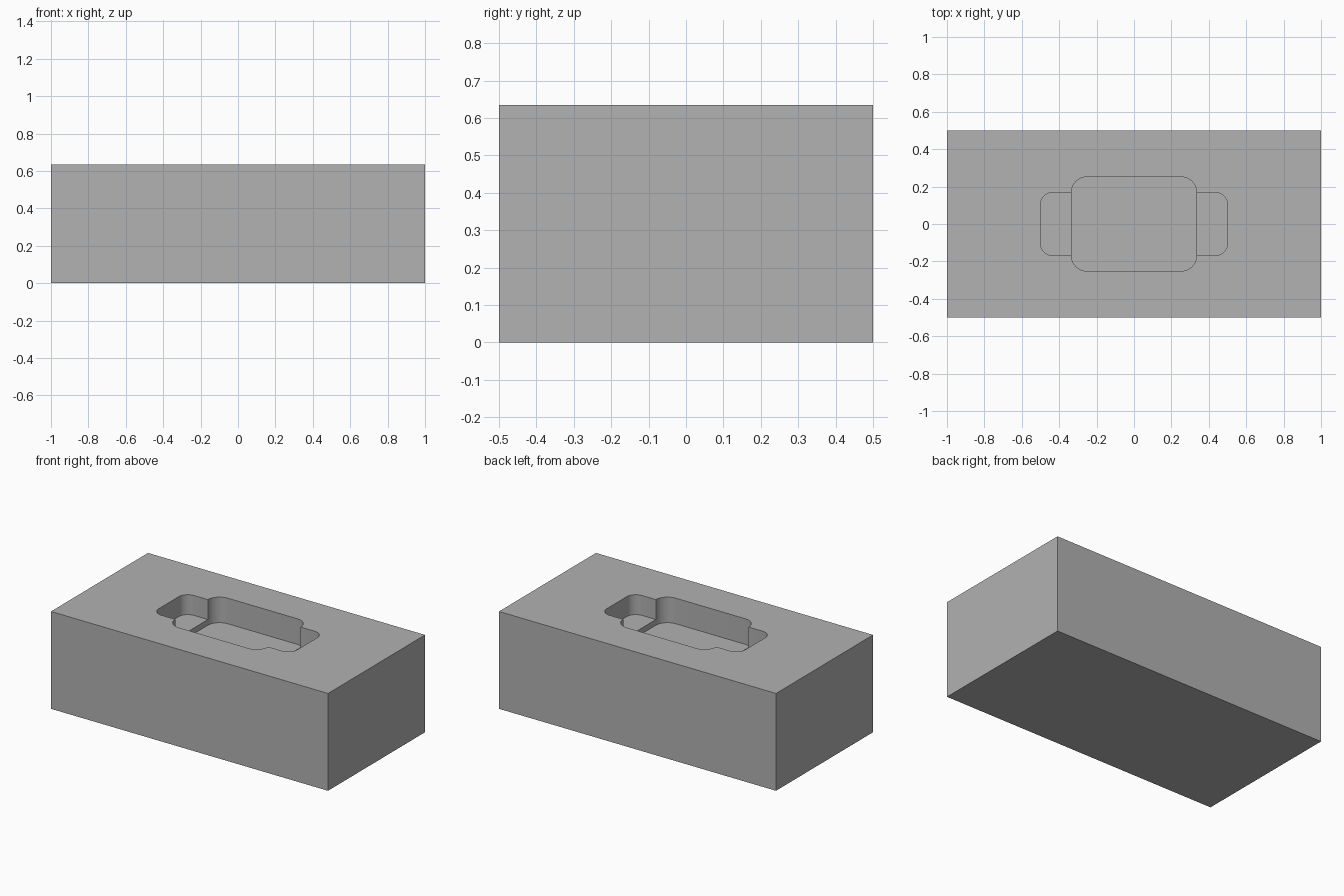
import bpy
import bmesh
import math

default = bpy.data.objects.get("Cube")
if default:
    bpy.data.objects.remove(default, do_unlink=True)

LENGTH, WIDTH, HEIGHT = 2.0, 1.0, 0.635

# Single grey material
grey = bpy.data.materials.new("plain grey")
grey.use_nodes = True
colour = (0.445, 0.445, 0.445, 1)
grey.diffuse_color = colour
grey.node_tree.nodes["Principled BSDF"].inputs["Base Color"].default_value = colour


def rounded_outline(half_x, half_y, radius, steps=10):
    """Corner arcs of a rounded rectangle, counter-clockwise."""
    points = []
    for corner, (sx, sy) in enumerate([(1, 1), (-1, 1), (-1, -1), (1, -1)]):
        for i in range(steps + 1):
            a = math.pi / 2 * (corner + i / steps)
            points.append((sx * (half_x - radius) + radius * math.cos(a),
                           sy * (half_y - radius) + radius * math.sin(a)))
    return points


def prism(name, outline, bottom, top):
    """Extrude a flat outline into a closed solid."""
    bm = bmesh.new()
    base = bm.faces.new([bm.verts.new((x, y, bottom)) for x, y in outline])
    raised = bmesh.ops.extrude_face_region(bm, geom=[base])["geom"]
    verts = [g for g in raised if isinstance(g, bmesh.types.BMVert)]
    bmesh.ops.translate(bm, verts=verts, vec=(0, 0, top - bottom))
    bmesh.ops.recalc_face_normals(bm, faces=bm.faces)
    mesh = bpy.data.meshes.new(name)
    bm.to_mesh(mesh)
    bm.free()
    mesh.materials.append(grey)
    obj = bpy.data.objects.new(name, mesh)
    bpy.context.collection.objects.link(obj)
    return obj


# Solid block
hx, hy = LENGTH / 2, WIDTH / 2
block = prism("block", [(hx, hy), (-hx, hy), (-hx, -hy), (hx, -hy)], 0, HEIGHT)

# Stepped recess: shallow finger slot through a deeper central pocket
recesses = [("finger_slot_cutter", 0.5, 0.168, 0.065, 0.13),
            ("pocket_cutter", 0.335, 0.252, 0.084, 0.167)]

bpy.context.view_layer.objects.active = block
block.select_set(True)
for name, half_x, half_y, radius, depth in recesses:
    cutter = prism(name, rounded_outline(half_x, half_y, radius),
                   HEIGHT - depth, HEIGHT + 0.1)
    cutter.hide_render = True
    cut = block.modifiers.new(name, "BOOLEAN")
    cut.operation = "DIFFERENCE"
    cut.solver = "EXACT"
    cut.object = cutter
    bpy.ops.object.modifier_apply(modifier=cut.name)
    bpy.data.objects.remove(cutter, do_unlink=True)

# Smooth corner arcs, sharp edges elsewhere
bpy.ops.object.shade_smooth_by_angle(angle=math.radians(30))
